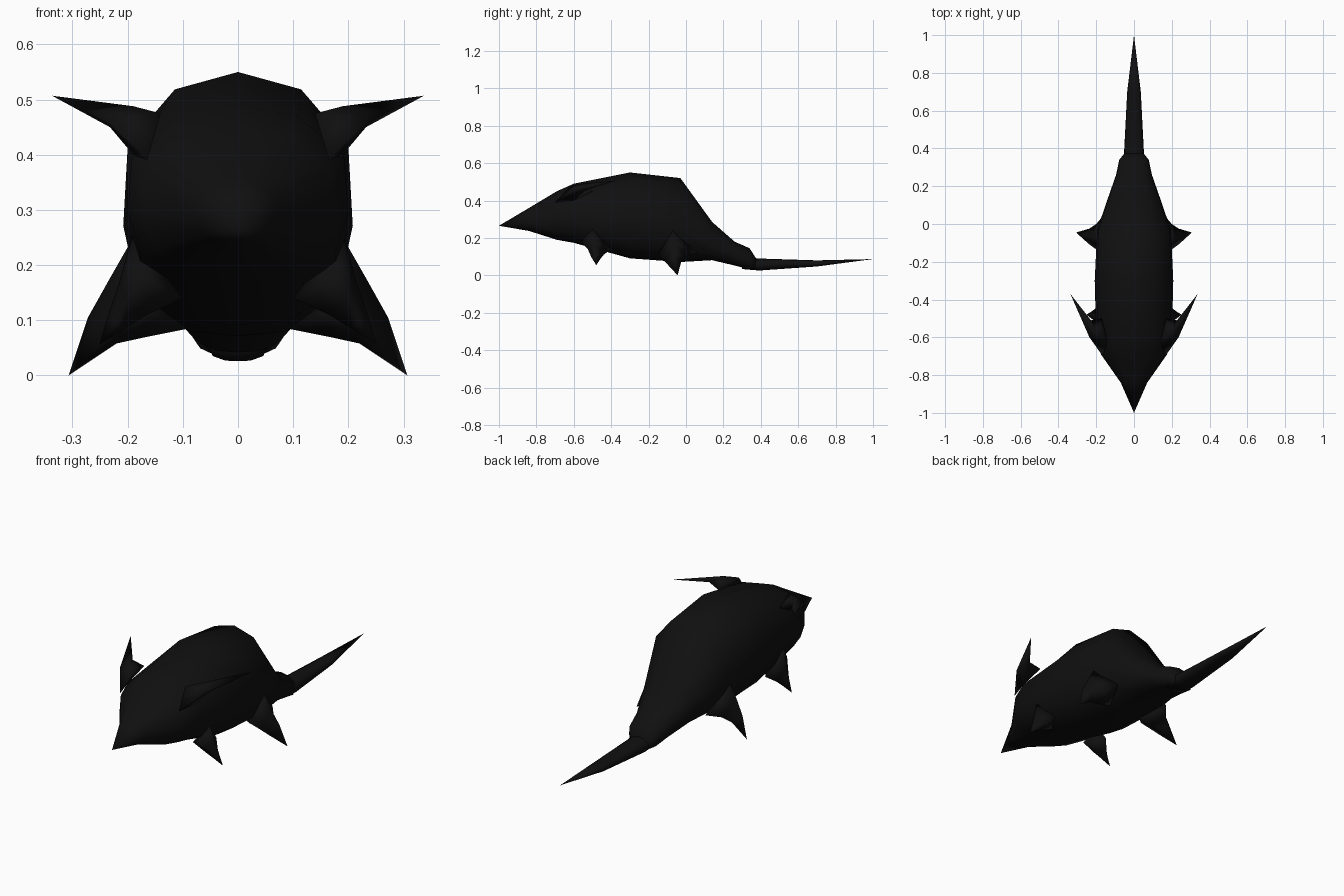
import bpy, bmesh

if "Cube" in bpy.data.objects:
    bpy.data.objects.remove(bpy.data.objects["Cube"])

fur = bpy.data.materials.new("black fur")
fur.diffuse_color = (0.005, 0.005, 0.005, 1)
fur.use_nodes = True
fur.node_tree.nodes["Principled BSDF"].inputs["Base Color"].default_value = fur.diffuse_color


def loft(name, rings, mirror=False):
    """Skin a list of rings; a ring of one point becomes a tip."""
    bm = bmesh.new()
    loops = [[bm.verts.new(p) for p in r] for r in rings]
    for a, b in zip(loops, loops[1:]):
        n = max(len(a), len(b))
        for i in range(n):
            j = (i + 1) % n
            if len(a) == 1:
                bm.faces.new((a[0], b[i], b[j]))
            elif len(b) == 1:
                bm.faces.new((a[i], b[0], a[j]))
            else:
                bm.faces.new((a[i], b[i], b[j], a[j]))
    for end in (loops[0], loops[-1]):
        if len(end) > 2:
            bm.faces.new(end)
    bmesh.ops.recalc_face_normals(bm, faces=bm.faces)
    me = bpy.data.meshes.new(name)
    bm.to_mesh(me)
    bm.free()
    me.materials.append(fur)
    me.shade_smooth()
    ob = bpy.data.objects.new(name, me)
    bpy.context.collection.objects.link(ob)
    if mirror:
        ob.modifiers.new("mirror", 'MIRROR').use_mirror_merge = False
    return ob


# Cross-section of the half body: fraction of half width, fraction of height
HALF = [(0, 1), (.55, .93), (.96, .71), (1, .38), (.88, .13), (.45, 0), (0, -.02)]
RING = HALF + [(-x, z) for x, z in HALF[-2:0:-1]]


def section(y, w, zb, zt):
    return [(x * w, y, zb + f * (zt - zb)) for x, f in RING]


# Body from nose to rump: y, half width, bottom, top
body = [(-.84, .07, .24, .36), (-.69, .175, .195, .45), (-.6, .2, .18, .49),
        (-.3, .208, .1, .55), (-.03, .195, .08, .52), (.14, .137, .085, .285),
        (.26, .095, .055, .18), (.34, .078, .035, .145), (.375, .05, .03, .09)]
loft("body", [[(0, -1, .265)]] + [section(*s) for s in body])

# Tail
tail = [(.3, .055, .035, .1), (.39, .052, .027, .09), (.7, .036, .048, .08)]
loft("tail", [section(*s) for s in tail] + [[(0, 1, .087)]])

# Swept-back ears
loft("ears", [
    [(.14, -.62, .475), (.165, -.7, .39), (.19, -.6, .40), (.17, -.5, .45)],
    [(.19, -.57, .488), (.236, -.6, .462), (.232, -.56, .45), (.228, -.51, .47)],
    [(.337, -.37, .507)]], True)

# Rear legs
loft("rear_legs", [
    [(.19, -.07, .25), (.17, -.15, .12), (.09, -.07, .085), (.15, .06, .12)],
    [(.23, -.07, .18), (.207, -.13, .095), (.165, -.08, .07), (.2, .0, .1)],
    [(.272, -.06, .105), (.24, -.105, .065), (.22, -.07, .058), (.238, -.025, .075)],
    [(.307, -.045, 0)]], True)

# Front legs
loft("front_legs", [
    [(.19, -.5, .26), (.17, -.56, .18), (.1, -.5, .14), (.16, -.4, .14)],
    [(.215, -.49, .17), (.2, -.525, .14), (.165, -.5, .11), (.195, -.44, .11)],
    [(.235, -.485, .11), (.22, -.505, .095), (.205, -.49, .085), (.22, -.46, .085)],
    [(.252, -.48, .055)]], True)
